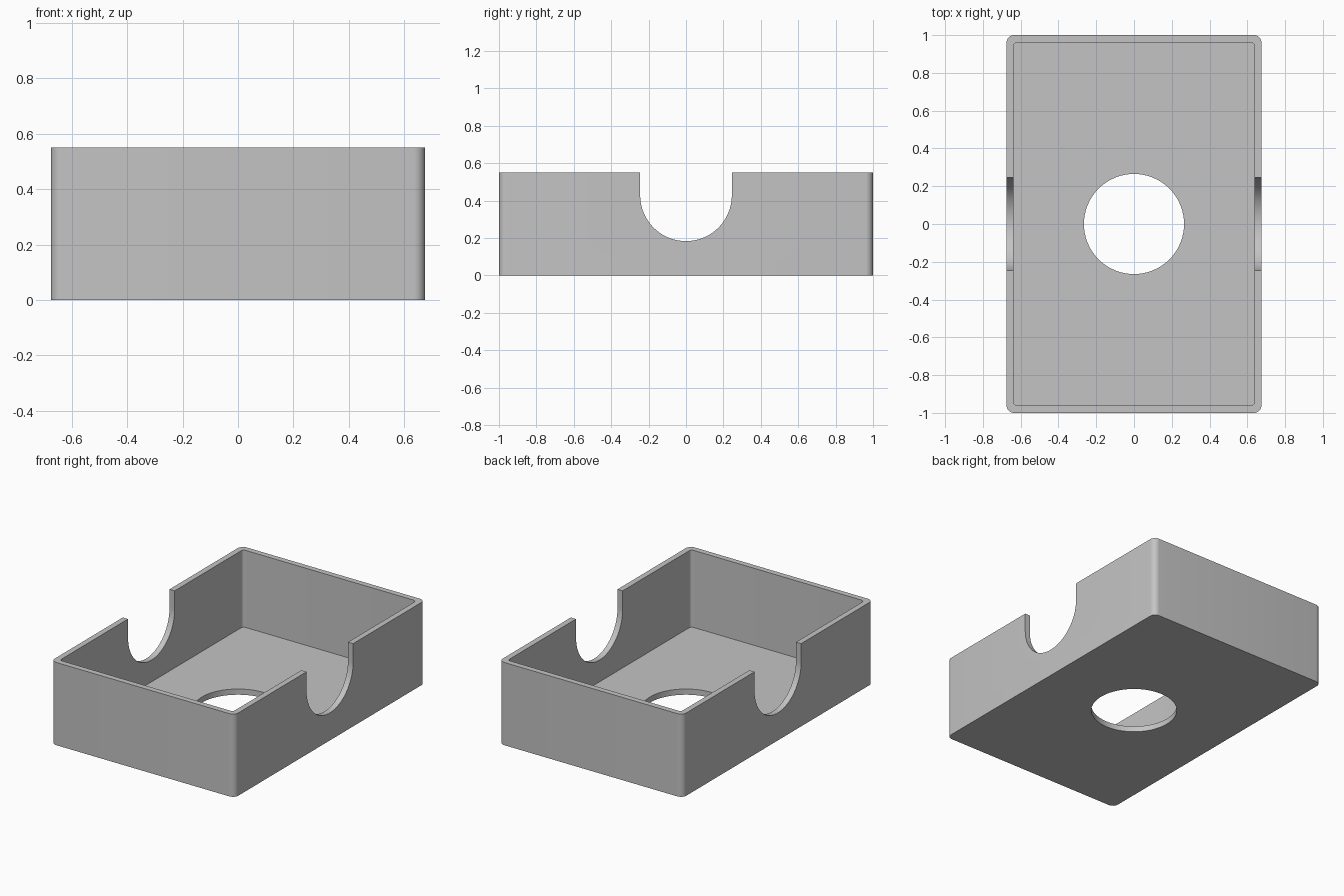
import bpy
import bmesh
from math import sin, cos, pi, radians
from mathutils import Matrix

cube = bpy.data.objects.get("Cube")
if cube:
    bpy.data.objects.remove(cube, do_unlink=True)

HALF_X, HALF_Y, HEIGHT = 0.675, 1.0, 0.55
WALL, FLOOR = 0.038, 0.038
HOLE_R = 0.265
NOTCH_R, NOTCH_Z = 0.245, 0.428

grey = bpy.data.materials.new("plain grey")
grey.use_nodes = True
colour = (0.55, 0.55, 0.55, 1)
grey.diffuse_color = colour
grey.node_tree.nodes["Principled BSDF"].inputs["Base Color"].default_value = colour


def arc(cx, cy, r, start, end, steps):
    angles = [start + (end - start) * i / steps for i in range(steps + 1)]
    return [(cx + r * cos(a), cy + r * sin(a)) for a in angles]


def rounded_rect(hx, hy, r):
    points = []
    for i, (sx, sy) in enumerate([(1, 1), (-1, 1), (-1, -1), (1, -1)]):
        points += arc(sx * (hx - r), sy * (hy - r), r, i * pi / 2, (i + 1) * pi / 2, 8)
    return points


def prism(name, outline, low, high, turn=None):
    """Extrude a flat outline along z, then optionally turn it."""
    bm = bmesh.new()
    face = bm.faces.new([bm.verts.new((x, y, low)) for x, y in outline])
    top = bmesh.ops.extrude_face_region(bm, geom=[face])["geom"]
    moved = [v for v in top if isinstance(v, bmesh.types.BMVert)]
    bmesh.ops.translate(bm, verts=moved, vec=(0, 0, high - low))
    if turn:
        bm.transform(turn)
    bmesh.ops.recalc_face_normals(bm, faces=bm.faces)
    mesh = bpy.data.meshes.new(name)
    bm.to_mesh(mesh)
    bm.free()
    mesh.materials.append(grey)
    obj = bpy.data.objects.new(name, mesh)
    bpy.context.collection.objects.link(obj)
    return obj


# Outer block with rounded upright corners
tray = prism("open_tray", rounded_rect(HALF_X, HALF_Y, 0.04), 0, HEIGHT)

# Inner cavity, leaving thin walls and a floor
cavity = prism("cavity_cutter", rounded_rect(HALF_X - WALL, HALF_Y - WALL, 0.02),
               FLOOR, HEIGHT + 0.2)

# Round hole through the floor
hole = prism("floor_hole_cutter", arc(0, 0, HOLE_R, 0, 2 * pi, 96)[:-1], -0.2, 0.2)

# U-shaped notch through both side walls; outline (x, y) becomes (y, z)
u_shape = arc(0, NOTCH_Z, NOTCH_R, pi, 2 * pi, 48)
u_shape += [(NOTCH_R, HEIGHT + 0.2), (-NOTCH_R, HEIGHT + 0.2)]
to_side = Matrix(((0, 0, 1, 0), (1, 0, 0, 0), (0, 1, 0, 0), (0, 0, 0, 1)))
notch = prism("side_notch_cutter", u_shape, -1, 1, to_side)

bpy.ops.object.select_all(action="DESELECT")
bpy.context.view_layer.objects.active = tray
tray.select_set(True)
for cutter in (cavity, hole, notch):
    cutter.hide_render = True
    cut = tray.modifiers.new(cutter.name, "BOOLEAN")
    cut.operation = "DIFFERENCE"
    cut.solver = "EXACT"
    cut.object = cutter
    bpy.ops.object.modifier_apply(modifier=cut.name)
    bpy.data.objects.remove(cutter, do_unlink=True)

bpy.ops.object.shade_smooth_by_angle(angle=radians(30))
